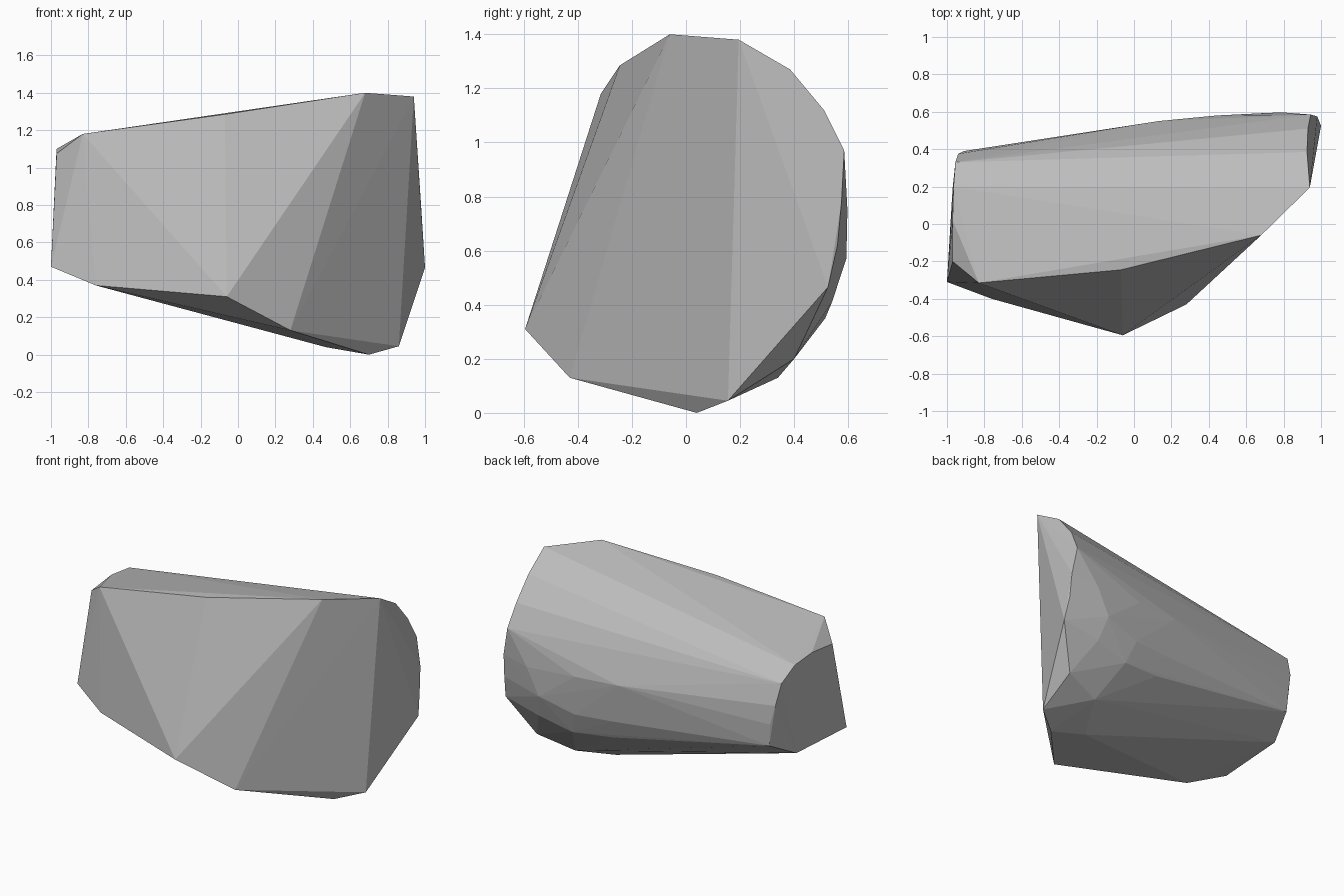
import bpy, bmesh

# Corner points of the chipped rock, grouped by region (x, y, z)
front_corners = [(-0.06, -0.595, 0.31), (0.28, -0.43, 0.13), (-0.76, -0.40, 0.37),
                 (-0.83, -0.315, 1.18), (-0.07, -0.245, 1.285), (0.68, -0.06, 1.40)]
right_end = [(0.94, 0.195, 1.38), (0.925, 0.385, 1.27), (0.93, 0.51, 1.12),
             (0.945, 0.585, 0.97), (0.98, 0.575, 0.78), (0.985, 0.56, 0.62),
             (1.0, 0.525, 0.465), (0.86, 0.155, 0.045)]
left_end = [(-1.0, -0.31, 0.47), (-0.97, -0.20, 1.075), (-0.97, 0.02, 1.10),
            (-0.965, 0.20, 1.08), (-0.955, 0.33, 1.0), (-0.94, 0.375, 0.86),
            (-0.91, 0.39, 0.73), (-0.90, 0.385, 0.58), (-0.97, 0.19, 0.475)]
back_bulge = [(0.79, 0.597, 0.75), (0.44, 0.58, 0.77), (0.13, 0.55, 0.78),
              (0.70, 0.593, 0.57), (0.45, 0.56, 0.50), (0.18, 0.525, 0.51),
              (0.74, 0.54, 0.41), (0.50, 0.515, 0.35), (0.22, 0.48, 0.375)]
underside = [(0.70, 0.04, 0.0), (0.47, 0.09, 0.04), (0.85, 0.40, 0.20), (0.60, 0.34, 0.13)]

# Wrap the corners in a faceted convex shell
bm = bmesh.new()
for group in (front_corners, right_end, left_end, back_bulge, underside):
    for p in group:
        bm.verts.new(p)
hull = bmesh.ops.convex_hull(bm, input=bm.verts[:])
loose = [v for v in bm.verts if not v.link_faces]
bmesh.ops.delete(bm, geom=loose, context='VERTS')
bmesh.ops.recalc_face_normals(bm, faces=bm.faces[:])

mesh = bpy.data.meshes.new("rock")
bm.to_mesh(mesh)
bm.free()
rock = bpy.data.objects.new("rock", mesh)
bpy.context.collection.objects.link(rock)

# Plain grey stone
stone = bpy.data.materials.new("grey stone")
stone.diffuse_color = (0.5, 0.5, 0.5, 1)
mesh.materials.append(stone)
